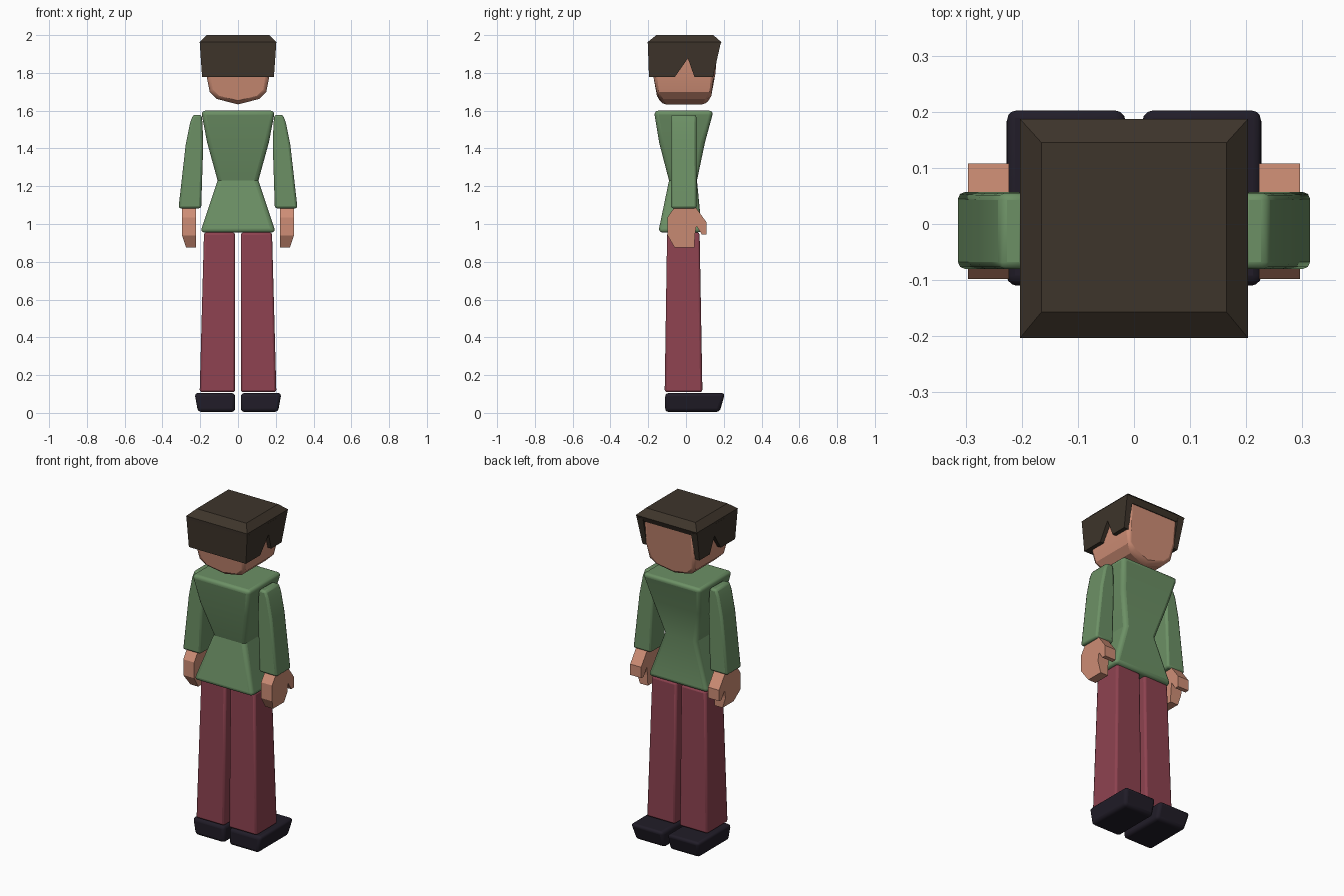
import bpy, bmesh
from math import radians

if "Cube" in bpy.data.objects:
    bpy.data.objects.remove(bpy.data.objects["Cube"])


def material(name, color):
    m = bpy.data.materials.new(name)
    m.diffuse_color = (*color, 1)
    m.use_nodes = True
    m.node_tree.nodes["Principled BSDF"].inputs["Base Color"].default_value = m.diffuse_color
    return m


SKIN = material("skin", (0.62, 0.27, 0.18))
GREEN = material("green_cloth", (0.15, 0.28, 0.13))
RED = material("red_cloth", (0.27, 0.055, 0.08))
DARK = material("shoe_black", (0.015, 0.012, 0.021))
HAIR = material("hair_brown", (0.048, 0.035, 0.024))


def finish(name, bm, mat, bevel, segs, mirror):
    bmesh.ops.recalc_face_normals(bm, faces=bm.faces)
    mesh = bpy.data.meshes.new(name)
    bm.to_mesh(mesh)
    bm.free()
    mesh.materials.append(mat)
    ob = bpy.data.objects.new(name, mesh)
    bpy.context.collection.objects.link(ob)
    if bevel:
        b = ob.modifiers.new("bevel", 'BEVEL')
        b.width, b.segments = bevel, segs
        b.limit_method, b.angle_limit = 'ANGLE', radians(42)
    if mirror:
        ob.modifiers.new("mirror", 'MIRROR').use_mirror_merge = False
    bpy.ops.object.select_all(action='DESELECT')
    bpy.context.view_layer.objects.active = ob
    ob.select_set(True)
    if bevel:
        bpy.ops.object.shade_smooth_by_angle(angle=radians(25))
    return ob


def loft(name, rings, mat, bevel=0.0, segs=2, mirror=False):
    """Stack of rectangles (z, x0, x1, y0, y1) joined into one solid."""
    bm = bmesh.new()
    loops = [[bm.verts.new((x, y, z)) for x, y in ((a, c), (b, c), (b, d), (a, d))]
             for z, a, b, c, d in rings]
    for lo, hi in zip(loops, loops[1:]):
        for i in range(4):
            j = (i + 1) % 4
            bm.faces.new((lo[i], lo[j], hi[j], hi[i]))
    bm.faces.new(loops[0])
    bm.faces.new(loops[-1])
    return finish(name, bm, mat, bevel, segs, mirror)


def prism(name, near, far, mat, bevel=0.0, segs=2, mirror=False):
    """Solid between two matching outlines of 3D points."""
    bm = bmesh.new()
    p = [bm.verts.new(v) for v in near]
    q = [bm.verts.new(v) for v in far]
    n = len(p)
    for i in range(n):
        j = (i + 1) % n
        bm.faces.new((p[i], p[j], q[j], q[i]))
    bm.faces.new(p)
    bm.faces.new(q)
    return finish(name, bm, mat, bevel, segs, mirror)


# Shoes with toes pointing to +y
loft("shoes", [(0.005, 0.015, 0.212, -0.11, 0.178), (0.105, 0.015, 0.23, -0.11, 0.207)],
     DARK, 0.018, 3, True)

# Trouser legs
loft("legs", [(0.11, 0.015, 0.203, -0.113, 0.087), (0.955, 0.015, 0.18, -0.1, 0.072)],
     RED, 0.012, 2, True)

# Jacket with narrow waist
loft("torso", [(0.955, -0.2, 0.2, -0.147, 0.085),
               (1.23, -0.108, 0.108, -0.09, 0.058),
               (1.43, -0.163, 0.163, -0.142, 0.1),
               (1.6, -0.196, 0.196, -0.17, 0.146)], GREEN, 0.022, 3)

# Sleeves
loft("sleeves", [(1.083, 0.195, 0.315, -0.08, 0.057),
                 (1.42, 0.184, 0.277, -0.08, 0.055),
                 (1.535, 0.188, 0.254, -0.08, 0.055),
                 (1.578, 0.193, 0.238, -0.08, 0.055)], GREEN, 0.012, 2, True)

# Hands: side outline with thumb, fingers thinner at the tips
hand = [(-0.098, 1.035), (-0.06, 1.09), (0.05, 1.09), (0.108, 1.01), (0.108, 0.945),
        (0.085, 0.943), (0.055, 0.99), (0.047, 0.94), (0.045, 0.875), (-0.06, 0.875),
        (-0.098, 0.94)]
prism("hands", [(0.223, y, z) for y, z in hand],
      [(0.275 if z < 0.9 else 0.296, y, z) for y, z in hand], SKIN, mirror=True)

# Head: outline with shallow pointed chin, tapered towards the bottom
half = [(0.112, 1.662), (0.15, 1.70), (0.168, 1.79), (0.172, 1.96)]
face = [(0, 1.633)] + half + [(-x, z) for x, z in reversed(half)]


def inset(z):
    return 0.035 * max(0, (1.70 - z) / 0.07)


prism("head", [(x, -0.19 + (1.96 - z) * 0.09 + inset(z), z) for x, z in face],
      [(x, 0.17 - (1.96 - z) * 0.09 - inset(z), z) for x, z in face], SKIN, 0.022, 2)

# Hair cap
loft("hair_top", [(1.93, -0.2, 0.2, -0.201, 0.172),
                  (1.963, -0.203, 0.203, -0.203, 0.187),
                  (2.0, -0.165, 0.165, -0.157, 0.145)], HAIR)

# Hair at the back of the head
loft("hair_back", [(1.777, -0.19, 0.19, -0.196, -0.16),
                   (1.95, -0.202, 0.202, -0.202, -0.16)], HAIR)

# Side hair with pointed notch
lock = [(-0.196, 1.777), (-0.06, 1.777), (0.01, 1.877), (0.045, 1.777), (0.143, 1.777),
        (0.182, 1.95), (-0.202, 1.95)]
prism("hair_sides", [(0.16, y, z) for y, z in lock],
      [(0.19 + (z - 1.777) * 0.07, y, z) for y, z in lock], HAIR, mirror=True)
